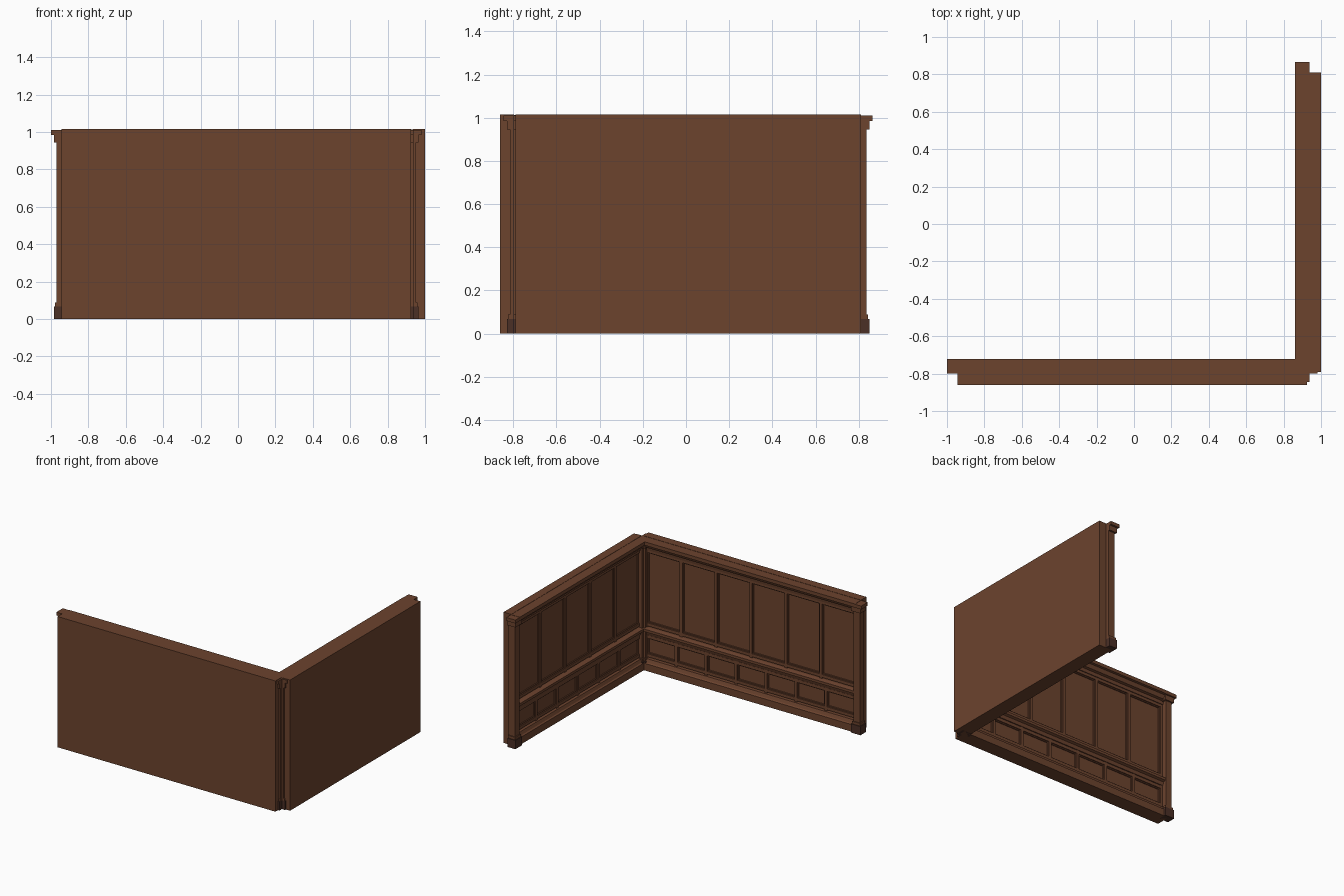
import bpy
import bmesh
from mathutils import Matrix
from math import pi

if "Cube" in bpy.data.objects:
    bpy.data.objects.remove(bpy.data.objects["Cube"])

H = 1.015          # wall height
BACK = 0.065       # thickness of the plain backing slab


def material(name, rgb):
    m = bpy.data.materials.new(name)
    m.diffuse_color = (*rgb, 1)
    m.use_nodes = True
    m.node_tree.nodes["Principled BSDF"].inputs["Base Color"].default_value = m.diffuse_color
    return m


WOOD = material("brown wood", (0.150, 0.056, 0.027))
DARK = material("dark wood", (0.070, 0.029, 0.019))


def finish(name, bm, mat, frame):
    bmesh.ops.recalc_face_normals(bm, faces=bm.faces)
    me = bpy.data.meshes.new(name)
    bm.to_mesh(me)
    bm.free()
    me.transform(frame)
    me.materials.append(mat)
    ob = bpy.data.objects.new(name, me)
    bpy.context.collection.objects.link(ob)
    return ob


def add_box(bm, x0, x1, y0, y1, z0, z1):
    size = Matrix.Diagonal((x1 - x0, y1 - y0, z1 - z0, 1))
    place = Matrix.Translation(((x0 + x1) / 2, (y0 + y1) / 2, (z0 + z1) / 2))
    bmesh.ops.create_cube(bm, size=1, matrix=place @ size)


def moulding(name, profile, half, frame):
    """Sweep a (depth, height) profile along the wall."""
    bm = bmesh.new()
    face = bm.faces.new([bm.verts.new((-half, BACK + d, z)) for d, z in profile])
    new = bmesh.ops.extrude_face_region(bm, geom=[face])["geom"]
    bmesh.ops.translate(bm, vec=(2 * half, 0, 0),
                        verts=[v for v in new if isinstance(v, bmesh.types.BMVert)])
    finish(name, bm, WOOD, frame)


def panel_row(name, count, half, z0, z1, frame):
    """Stiles between panels plus a thin raised bead around each panel."""
    bm = bmesh.new()
    step = 2 * half / count
    for i in range(count + 1):
        x = -half + i * step
        add_box(bm, x - 0.011, x + 0.011, BACK - 0.01, BACK + 0.016, z0 - 0.02, z1 + 0.02)
    for z in (z0, z1):
        add_box(bm, -half, half, BACK - 0.01, BACK + 0.016, z - 0.012, z + 0.012)
    for i in range(count):
        a, b = -half + i * step + 0.011, -half + (i + 1) * step - 0.011
        lo, hi, w = z0 + 0.012, z1 - 0.012, 0.007
        for box in ((a, a + w, lo, hi), (b - w, b, lo, hi), (a, b, lo, lo + w), (a, b, hi - w, hi)):
            add_box(bm, box[0], box[1], BACK - 0.01, BACK + 0.008, box[2], box[3])
    finish(name, bm, WOOD, frame)


def pilaster(name, x, frame):
    """Slim post centred on the wall end: (half width, depth, bottom, top)."""
    parts = {
        "base": (DARK, [(0.040, 0.064, 0, 0.068)]),
        "shaft": (WOOD, [(0.034, 0.059, 0.068, 0.088), (0.026, 0.052, 0.088, 0.945),
                         (0.040, 0.064, 0.945, 0.985)]),
        "cap": (WOOD, [(0.055, 0.075, 0.985, 1.011)]),
    }
    for part, (mat, blocks) in parts.items():
        bm = bmesh.new()
        for w, d, z0, z1 in blocks:
            add_box(bm, x - w, x + w, BACK - 0.003, BACK + d, z0, z1)
        finish(name + "_" + part, bm, mat, frame)


def wall(name, half, upper, lower, frame):
    # backing slab
    bm = bmesh.new()
    add_box(bm, -half, half, 0, BACK, 0, H)
    finish(name + "_slab", bm, WOOD, frame)
    # baseboard, chair rail and cornice
    moulding(name + "_baseboard", [(-0.01, 0), (0.05, 0), (0.05, 0.055), (0.04, 0.062),
                                   (0.03, 0.085), (-0.01, 0.085)], half, frame)
    moulding(name + "_chair_rail", [(-0.01, 0.265), (0.02, 0.265), (0.028, 0.29), (0.046, 0.298),
                                    (0.046, 0.318), (0.02, 0.325), (-0.01, 0.325)], half, frame)
    moulding(name + "_cornice", [(-0.01, 0.925), (0.022, 0.925), (0.026, 0.95), (0.045, 0.955),
                                 (0.058, 0.983), (0.075, 0.986), (0.075, 1.013), (-0.01, 1.013)],
             half, frame)
    # panelling
    panel_row(name + "_upper_panels", upper, half - 0.035, 0.345, 0.915, frame)
    panel_row(name + "_lower_panels", lower, half - 0.035, 0.105, 0.25, frame)
    for side, x in (("left", -half), ("right", half)):
        pilaster(name + "_" + side + "_pilaster", x, frame)


# the two walls meet at the front right corner
wall("front_wall", 0.935, 6, 7, Matrix.Translation((-0.01, -0.862, 0)))
wall("side_wall", 0.80, 5, 6,
     Matrix.Translation((1.0, 0.01, 0)) @ Matrix.Rotation(pi / 2, 4, "Z"))
